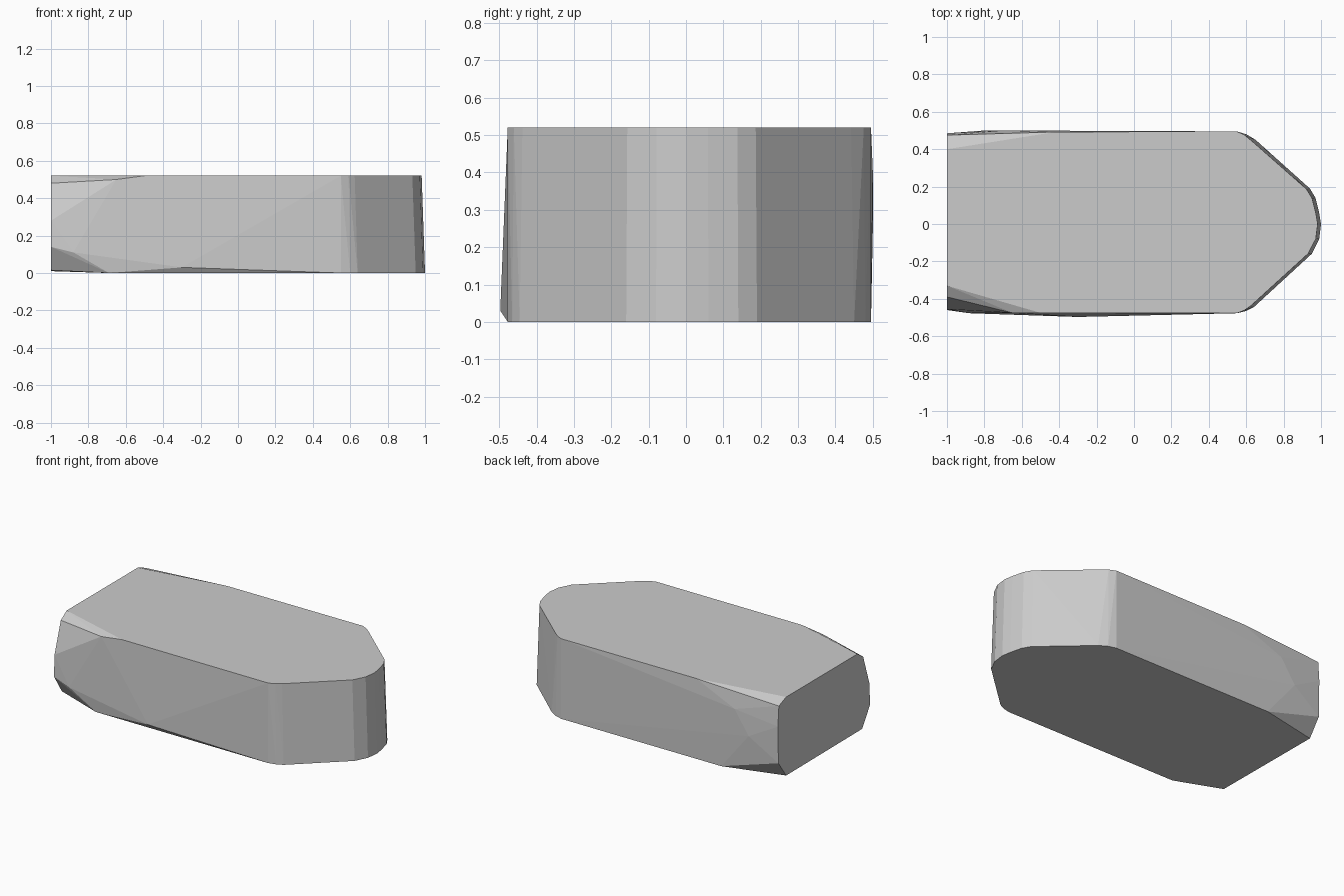
import bpy
import bmesh

old = bpy.data.objects.get("Cube")
if old:
    bpy.data.objects.remove(old, do_unlink=True)

HEIGHT = 0.52

# Plain grey surface
grey = bpy.data.materials.new("plain grey")
grey.use_nodes = True
colour = (0.6, 0.6, 0.6, 1)
grey.diffuse_color = colour
grey.node_tree.nodes["Principled BSDF"].inputs["Base Color"].default_value = colour

# Pointed end: outline at the base, drawn in slightly towards the top
nose_base = [(0.55, 0.495), (0.6, 0.48), (0.65, 0.45), (0.94, 0.19),
             (0.97, 0.14), (0.99, 0.06), (1, 0), (0.99, -0.08),
             (0.95, -0.16), (0.64, -0.445), (0.6, -0.465), (0.55, -0.477)]
points = []
for x, y in nose_base:
    inset = 0.018 * (x - 0.55) / 0.1 if x < 0.65 else 0.018
    points.append((x, y, 0))
    points.append((x - inset, y * (1 - inset), HEIGHT))

# Front side, with its low bulge and worn corner
points += [(-0.5, -0.475, HEIGHT), (-0.65, -0.475, 0.5),
           (-0.3, -0.497, 0.03), (-0.88, -0.477, 0.11), (-0.69, -0.475, 0)]

# Back side
points += [(-0.42, 0.492, HEIGHT), (-0.8, 0.5, 0.25),
           (-0.7, 0.5, 0.4), (-0.6, 0.495, 0)]

# Flat end with clipped corners
flat_end = [(-0.33, HEIGHT), (-0.39, 0.48), (-0.455, 0.28), (-0.46, 0.14),
            (-0.38, 0.015), (0.4, 0.01), (0.48, 0.12), (0.485, 0.36),
            (0.475, 0.49), (0.4, HEIGHT)]
points += [(-1, y, z) for y, z in flat_end]

# Wrap the outlines in one faceted block
bm = bmesh.new()
for p in points:
    bm.verts.new(p)
hull = bmesh.ops.convex_hull(bm, input=bm.verts[:])
loose = {v for v in hull["geom_interior"] + hull["geom_unused"]
         if isinstance(v, bmesh.types.BMVert)}
bmesh.ops.delete(bm, geom=list(loose), context="VERTS")
bmesh.ops.dissolve_limit(bm, angle_limit=0.01, verts=bm.verts[:], edges=bm.edges[:])
bmesh.ops.recalc_face_normals(bm, faces=bm.faces[:])
mesh = bpy.data.meshes.new("faceted_block")
bm.to_mesh(mesh)
bm.free()
mesh.materials.append(grey)
block = bpy.data.objects.new("faceted_block", mesh)
bpy.context.collection.objects.link(block)
